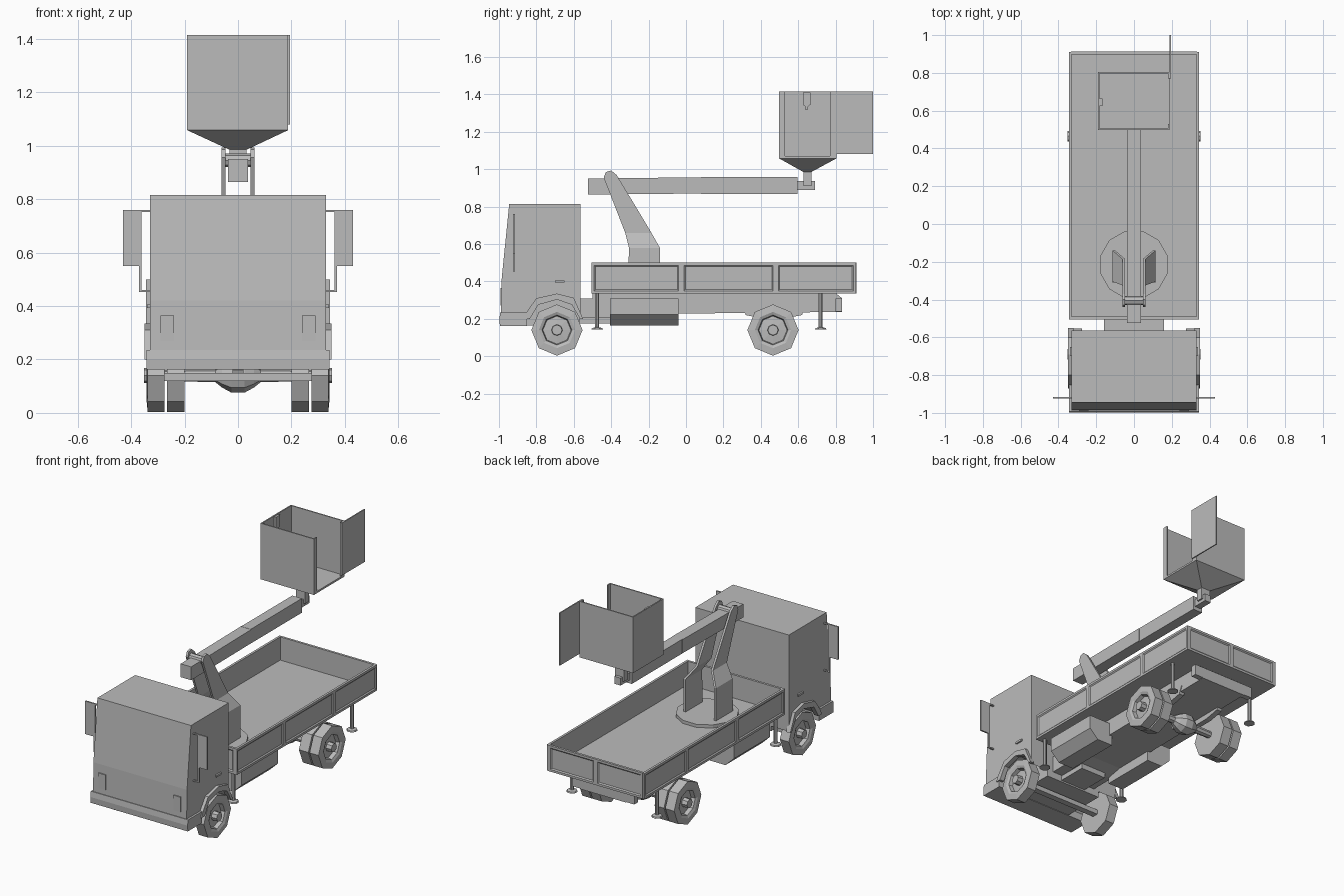
import bpy, bmesh, math
from mathutils import Vector

grey = bpy.data.materials.new("light_grey")
grey.diffuse_color = (0.5, 0.5, 0.5, 1)


def finish(name, bm):
    bmesh.ops.recalc_face_normals(bm, faces=bm.faces)
    me = bpy.data.meshes.new(name)
    bm.to_mesh(me)
    bm.free()
    me.materials.append(grey)
    ob = bpy.data.objects.new(name, me)
    bpy.context.collection.objects.link(ob)
    return ob


def loft(name, rings, closed=True):
    """Join rings of points; cap both ends."""
    bm = bmesh.new()
    vs = [[bm.verts.new(p) for p in r] for r in rings]
    n = len(vs[0])
    for a, b in zip(vs, vs[1:]):
        for i in range(n):
            j = (i + 1) % n
            bm.faces.new((a[i], a[j], b[j], b[i]))
    if closed:
        bm.faces.new(vs[0])
        bm.faces.new(vs[-1])
    return finish(name, bm)


def prism(name, yz, x0, x1):
    return loft(name, [[(x, y, z) for y, z in yz] for x in (x0, x1)])


def box(name, x0, x1, y0, y1, z0, z1):
    return prism(name, [(y0, z0), (y1, z0), (y1, z1), (y0, z1)], x0, x1)


def lathe_x(name, profile, y, z, n=8):
    """Revolve (x, radius) pairs about a line along x."""
    return loft(name, [[(x, y + r * math.cos(2 * math.pi * k / n), z + r * math.sin(2 * math.pi * k / n))
                        for k in range(n)] for x, r in profile])


def lathe_z(name, profile, x, y, n=8):
    return loft(name, [[(x + r * math.cos(2 * math.pi * (k + .5) / n), y + r * math.sin(2 * math.pi * (k + .5) / n), z)
                        for k in range(n)] for r, z in profile])


def panel_wall(name, origin, along, out, length, cuts, z0, z1, t=0.015):
    """Wall whose outer face is split into recessed panels."""
    bm = bmesh.new()
    o, a, d = Vector(origin), Vector(along), Vector(out)
    cuts = [0] + cuts + [length]
    rows = []
    for s in cuts:
        p = o + a * s
        rows.append([bm.verts.new(p + d * w + Vector((0, 0, z)))
                     for w, z in ((0, z0), (0, z1), (-t, z1), (-t, z0))])
    for r, q in zip(rows, rows[1:]):
        for i in range(4):
            j = (i + 1) % 4
            bm.faces.new((r[i], r[j], q[j], q[i]))
    bm.faces.new(rows[0])
    bm.faces.new(rows[-1])
    bmesh.ops.recalc_face_normals(bm, faces=bm.faces)
    bm.normal_update()
    outer = [f for f in bm.faces if f.normal.dot(d) > 0.9]
    bmesh.ops.inset_individual(bm, faces=outer, thickness=0.02, depth=0)
    bmesh.ops.inset_individual(bm, faces=outer, thickness=0.01, depth=-0.006)
    return finish(name, bm)


# Cab with wheel arch cut into its side profile
WY, WZ, RY = -0.69, 0.14, 0.465
cab = [(-0.99, 0.165), (-0.85, 0.165), (-0.85, 0.21), (-0.795, 0.28), (-0.69, 0.31), (-0.605, 0.28),
       (-0.565, 0.2), (-0.565, 0.815), (-0.945, 0.815), (-0.985, 0.42)]
prism("cab", cab, -0.33, 0.33)
box("cab_floor", -0.2, 0.2, -0.98, -0.57, 0.165, 0.33)
prism("front_bumper", [(-0.995, 0.162), (-0.85, 0.162), (-0.85, 0.2), (-0.85, 0.235), (-0.993, 0.235),
                       (-0.998, 0.2)], -0.343, 0.343)
arch = [(-0.87, 0.2), (-0.85, 0.24), (-0.80, 0.31), (-0.69, 0.335), (-0.60, 0.312), (-0.55, 0.2),
        (-0.567, 0.2), (-0.61, 0.275), (-0.69, 0.303), (-0.79, 0.275), (-0.835, 0.2)]

for s, side in ((1, "right"), (-1, "left")):
    # Cab trim
    prism(side + "_fender", arch, s * 0.32, s * 0.35)
    box(side + "_headlight", s * 0.24, s * 0.29, -0.993, -0.97, 0.27, 0.365)
    box(side + "_door_handle", s * 0.325, s * 0.34, -0.70, -0.65, 0.393, 0.406)
    box(side + "_mirror", s * 0.368, s * 0.43, -0.925, -0.915, 0.55, 0.76)
    box(side + "_mirror_bar", s * 0.362, s * 0.371, -0.925, -0.915, 0.452, 0.76)
    for z in (0.456, 0.756):
        box(side + "_mirror_arm", s * 0.32, s * 0.368, -0.925, -0.915, z - 0.004, z + 0.004)

    # Wheels: single in front, twin at the rear
    rim = [(s * 0.275, 0.03), (s * 0.275, 0.137), (s * 0.338, 0.137), (s * 0.342, 0.097), (s * 0.335, 0.08),
           (s * 0.31, 0.075), (s * 0.315, 0.03), (s * 0.352, 0.028)]
    lathe_x(side + "_front_wheel", rim, WY, WZ)
    lathe_x(side + "_rear_outer_wheel", rim, RY, WZ)
    lathe_x(side + "_rear_inner_wheel", [(s * 0.2, 0.03), (s * 0.2, 0.137), (s * 0.266, 0.137), (s * 0.266, 0.03)], RY, WZ)

    # Tank with a chamfered lower edge
    tank = [(0.14, 0.31), (0.31, 0.31), (0.31, 0.222), (0.25, 0.165), (0.14, 0.165)]
    loft(side + "_tank", [[(s * x, y, z) for x, z in tank] for y in (-0.405, -0.04)])
    prism(side + "_leaf_spring", [(0.30, 0.27), (0.32, 0.22), (0.42, 0.20), (0.52, 0.20), (0.62, 0.22), (0.64, 0.27)],
          s * 0.13, s * 0.165)

    # Outriggers
    for y in (-0.475, 0.72):
        lathe_z(side + "_outrigger", [(0.034, 0.142), (0.03, 0.15), (0.012, 0.155), (0.012, 0.345)], s * 0.3, y)

    # Turret arm: wide lower plate, stepped inward, leaning upper plate
    low = [(-0.31, 0.36, .1), (-0.305, 0.58, .1), (-0.325, 0.66, .047), (-0.44, 0.955, .047), (-0.428, 0.985, .047),
           (-0.40, 0.993, .047), (-0.37, 0.968, .047), (-0.185, 0.66, .047), (-0.14, 0.58, .1), (-0.14, 0.36, .1)]
    bm = bmesh.new()
    t = 0.014
    a = [bm.verts.new((s * x, y, z)) for y, z, x in low]
    b = [bm.verts.new((s * (x + t), y, z)) for y, z, x in low]
    for v in (a, b):
        bm.faces.new((v[0], v[1], v[8], v[9]))
        bm.faces.new((v[1], v[2], v[7], v[8]))
        bm.faces.new(v[2:8])
    for i in range(10):
        j = (i + 1) % 10
        bm.faces.new((a[i], a[j], b[j], b[i]))
    finish(side + "_turret_arm", bm)

# Axles and chassis
lathe_x("rear_axle", [(-0.3, 0.02), (-0.085, 0.025), (-0.06, 0.045), (-0.025, 0.064), (0.025, 0.064),
                      (0.06, 0.045), (0.085, 0.025), (0.3, 0.02)], RY, WZ)
box("front_axle", -0.29, 0.29, WY - 0.02, WY + 0.02, 0.12, 0.15)
prism("chassis", [(-0.6, 0.205), (-0.4, 0.205), (-0.3, 0.225), (0.835, 0.237), (0.835, 0.31), (0.8, 0.337),
                  (-0.5, 0.337), (-0.5, 0.31), (-0.6, 0.31)], -0.16, 0.16)
box("gearbox", -0.09, 0.09, -0.6, -0.38, 0.175, 0.25)
lathe_x("drive_flange", [(-0.02, 0.035), (0.02, 0.035)], RY - 0.06, 0.16)
box("rear_crossbar", -0.22, 0.22, 0.8, 0.835, 0.24, 0.31)

# Cargo bed: floor and four panelled walls
box("bed_floor", -0.335, 0.335, -0.495, 0.9, 0.335, 0.352)
for s, side in ((1, "right"), (-1, "left")):
    panel_wall(side + "_bed_wall", (s * 0.345, -0.505, 0), (0, 1, 0), (s, 0, 0), 1.415, [0.48, 0.985], 0.335, 0.5)
panel_wall("tailgate", (-0.333, 0.912, 0), (1, 0, 0), (0, 1, 0), 0.666, [0.333], 0.335, 0.5)
panel_wall("bed_front_wall", (-0.333, -0.505, 0), (1, 0, 0), (0, -1, 0), 0.666, [0.333], 0.335, 0.5)

# Turntable and boom
lathe_z("turntable", [(0.184, 0.35), (0.184, 0.372)], 0, -0.215, 12)
lathe_x("boom_pivot", [(-0.055, 0.025), (0.055, 0.025)], -0.405, 0.945)
prism("outer_boom", [(-0.525, 0.865), (0.09, 0.87), (0.09, 0.957), (-0.525, 0.95)], -0.037, 0.037)
box("inner_boom", -0.034, 0.034, 0.08, 0.595, 0.867, 0.958)
box("basket_bracket", -0.022, 0.022, 0.59, 0.69, 0.89, 0.937)
box("basket_post", -0.032, 0.032, 0.628, 0.67, 0.91, 0.99)


# Basket: funnel base, floor, walls with a doorway, open gate
def rect(x0, x1, y0, y1, z):
    return [(x0, y0, z), (x1, y0, z), (x1, y1, z), (x0, y1, z)]


loft("basket_base", [rect(-0.032, 0.032, 0.628, 0.67, 0.985), rect(-0.19, 0.187, 0.497, 0.805, 1.058),
                     rect(-0.19, 0.187, 0.497, 0.805, 1.07)])
box("basket_front_wall", -0.19, 0.187, 0.497, 0.505, 1.06, 1.415)
box("basket_back_wall", -0.19, 0.187, 0.797, 0.805, 1.06, 1.415)
box("basket_left_wall", -0.19, -0.182, 0.497, 0.805, 1.06, 1.415)
box("basket_front_post", 0.179, 0.187, 0.497, 0.53, 1.06, 1.415)
box("basket_back_post", 0.179, 0.187, 0.77, 0.805, 1.06, 1.415)
box("basket_gate", 0.188, 0.195, 0.77, 1.0, 1.08, 1.415)
prism("basket_control_box", [(0.625, 1.41), (0.665, 1.41), (0.665, 1.345), (0.653, 1.335), (0.653, 1.32),
                             (0.637, 1.32), (0.637, 1.335), (0.625, 1.345)], -0.184, -0.168)
